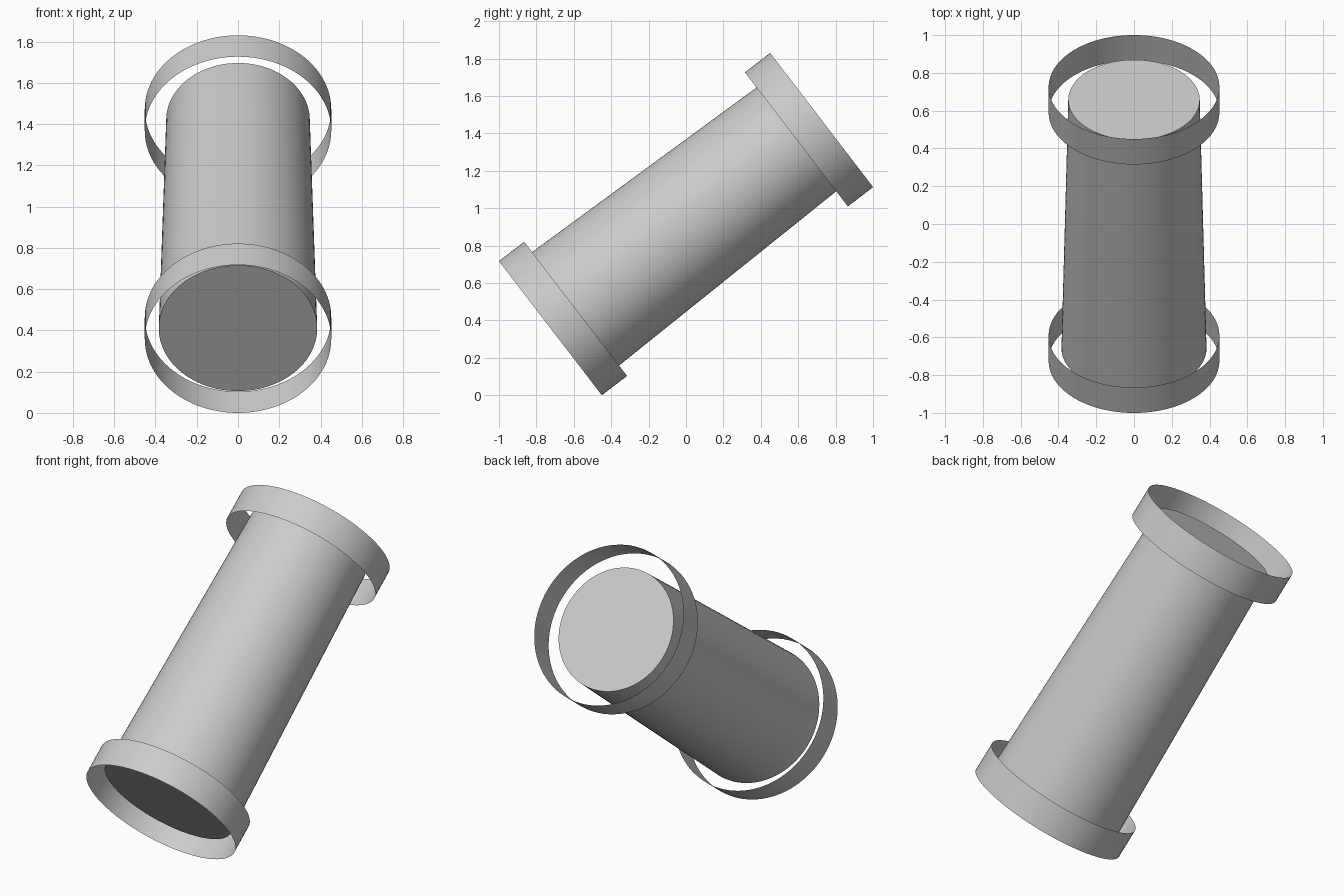
import bpy
import math
from mathutils import Vector

cube = bpy.data.objects.get("Cube")
if cube:
    bpy.data.objects.remove(cube, do_unlink=True)

# One plain grey for everything
grey = bpy.data.materials.new("plain_grey")
grey.use_nodes = True
colour = (0.6, 0.6, 0.6, 1.0)
grey.diffuse_color = colour
grey.node_tree.nodes["Principled BSDF"].inputs["Base Color"].default_value = colour

# Tilted main axis, rising towards the back
PITCH = math.radians(37.5)
AXIS = Vector((0, math.cos(PITCH), math.sin(PITCH)))
TILT = (PITCH - math.pi / 2, 0, 0)
CENTRE = Vector((0, 0, 0.915))
RING_RADIUS = 0.452
RING_WIDTH = 0.17
RING_OFFSET = 0.829


def finish(name):
    obj = bpy.context.object
    obj.name = name
    obj.data.materials.append(grey)
    bpy.ops.object.shade_smooth_by_angle(angle=math.radians(30))
    return obj


# Closed, slightly tapered tube ending halfway into each ring
bpy.ops.mesh.primitive_cone_add(
    vertices=96, radius1=0.384, radius2=0.348, depth=2 * RING_OFFSET,
    location=CENTRE, rotation=TILT)
finish("tube_body")

# Thin open bands floating around both ends
for name, side in (("front_ring", -1), ("back_ring", 1)):
    bpy.ops.mesh.primitive_cylinder_add(
        vertices=96, radius=RING_RADIUS, depth=RING_WIDTH, end_fill_type='NOTHING',
        location=CENTRE + AXIS * RING_OFFSET * side, rotation=TILT)
    finish(name)
